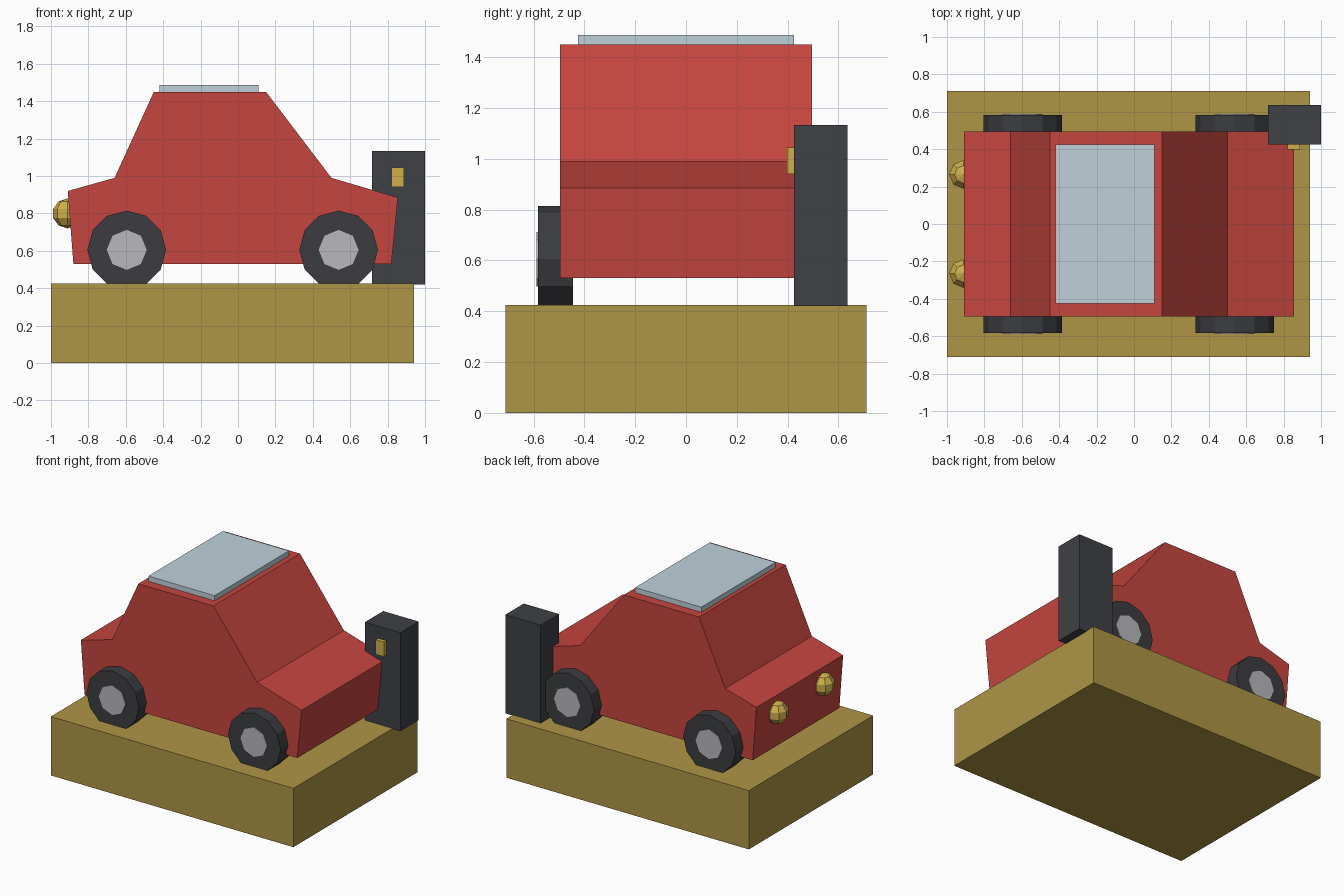
import bpy, bmesh, math
from mathutils import Matrix

if "Cube" in bpy.data.objects:
    bpy.data.objects.remove(bpy.data.objects["Cube"])


def material(name, rgb):
    m = bpy.data.materials.new(name)
    m.diffuse_color = (*rgb, 1)
    m.use_nodes = True
    m.node_tree.nodes["Principled BSDF"].inputs["Base Color"].default_value = m.diffuse_color
    return m


RED = material("red_paint", (0.56, 0.06, 0.05))
OCHRE = material("ochre", (0.42, 0.30, 0.06))
DARK = material("dark_rubber", (0.045, 0.046, 0.052))
CHARCOAL = material("charcoal", (0.05, 0.052, 0.06))
SILVER = material("silver", (0.48, 0.48, 0.50))
GLASS = material("glass", (0.52, 0.64, 0.70))
GOLD = material("gold", (0.62, 0.43, 0.07))


def finish(bm, name, mat):
    bmesh.ops.recalc_face_normals(bm, faces=bm.faces)
    mesh = bpy.data.meshes.new(name)
    bm.to_mesh(mesh)
    bm.free()
    mesh.materials.append(mat)
    obj = bpy.data.objects.new(name, mesh)
    bpy.context.collection.objects.link(obj)
    return obj


def box(name, x, y, z, mat):
    """Box from (min, max) ranges on each axis."""
    bm = bmesh.new()
    centre = [(a + b) / 2 for a, b in (x, y, z)]
    size = [b - a for a, b in (x, y, z)]
    bmesh.ops.create_cube(bm, size=1, matrix=Matrix.Translation(centre) @ Matrix.Diagonal((*size, 1)))
    return finish(bm, name, mat)


def disc(name, x, z, radius, y0, y1, sides, mat):
    """Low-poly cylinder along y with a corner pointing up."""
    bm = bmesh.new()
    m = Matrix.Translation((x, (y0 + y1) / 2, z)) @ Matrix.Rotation(math.pi / 2, 4, 'X')
    bmesh.ops.create_cone(bm, cap_ends=True, segments=sides, radius1=radius, radius2=radius,
                          depth=abs(y1 - y0), matrix=m)
    return finish(bm, name, mat)


# Plinth
box("plinth", (-1, 0.94), (-0.71, 0.71), (0, 0.425), OCHRE)

# Car body: side profile extruded across the width
profile = [(-0.88, 0.53), (0.82, 0.53), (0.855, 0.885), (0.50, 0.99),
           (0.15, 1.45), (-0.45, 1.45), (-0.66, 0.99), (-0.91, 0.92)]
bm = bmesh.new()
side = bm.faces.new([bm.verts.new((x, -0.495, z)) for x, z in profile])
ext = bmesh.ops.extrude_face_region(bm, geom=[side], use_keep_orig=True)
bmesh.ops.translate(bm, vec=(0, 0.99, 0), verts=[v for v in ext["geom"] if isinstance(v, bmesh.types.BMVert)])
finish(bm, "car_body", RED)

# Roof panel
box("roof_panel", (-0.42, 0.11), (-0.425, 0.425), (1.44, 1.487), GLASS)

# Wheels and hubcaps, resting slightly sunk in the plinth
for end, x in (("rear", -0.595), ("front", 0.538)):
    for label, s in (("near", -1), ("far", 1)):
        disc(f"wheel_{end}_{label}", x, 0.605, 0.21, s * 0.445, s * 0.582, 12, DARK)
        disc(f"hubcap_{end}_{label}", x, 0.605, 0.107, s * 0.55, s * 0.588, 8, SILVER)

# Round lamps on the -x end
for label, y in (("near", -0.265), ("far", 0.265)):
    bm = bmesh.new()
    bmesh.ops.create_uvsphere(bm, u_segments=8, v_segments=5, radius=0.08,
                              matrix=Matrix.Translation((-0.912, y, 0.80)))
    finish(bm, f"lamp_{label}", GOLD)

# Pillar behind the car with its small gold plate
box("pillar", (0.717, 1.0), (0.425, 0.635), (0.42, 1.133), CHARCOAL)
box("pillar_plate", (0.822, 0.888), (0.397, 0.435), (0.94, 1.045), GOLD)
